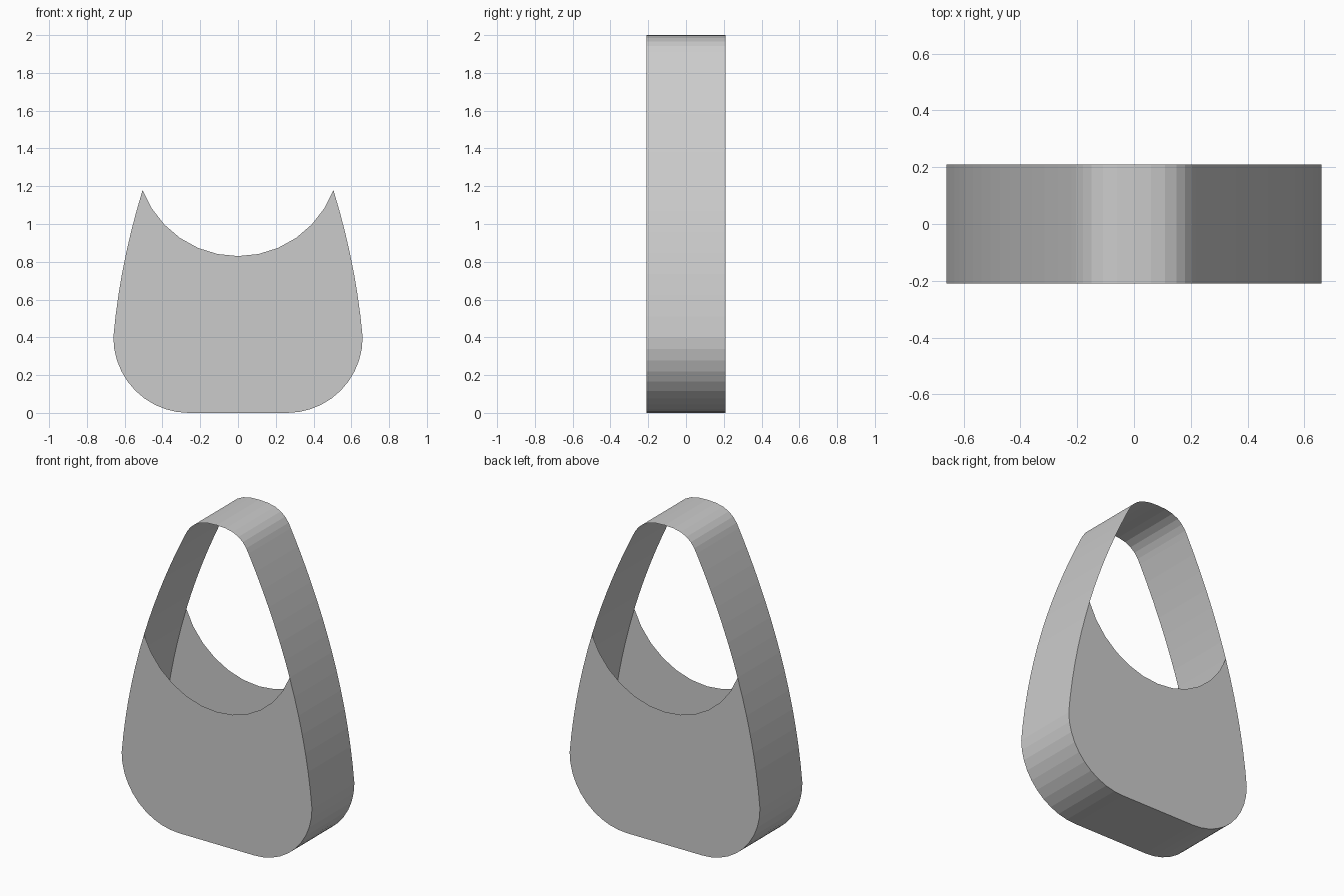
import bpy
from math import sin, cos, pi, asin, sqrt

if "Cube" in bpy.data.objects:
    bpy.data.objects.remove(bpy.data.objects["Cube"])

HALF_DEPTH = 0.21
RIM_X, RIM_Z = 0.505, 1.18


def side_x(z):
    # gently bowed side of the bag
    return 0.66 - 0.1987 * (z - 0.4) - 0.1408 * (z - 0.4) * (z - RIM_Z)


def mirrored(points):
    return [(-x, z) for x, z in reversed(points)]


def make_object(name, verts, faces):
    mesh = bpy.data.meshes.new(name)
    mesh.from_pydata(verts, [], faces)
    mesh.update()
    obj = bpy.data.objects.new(name, mesh)
    bpy.context.collection.objects.link(obj)
    return obj


# Right half of the outline, from the base up
corner = [(0.26 + 0.4 * sin(i * pi / 20), 0.4 - 0.4 * cos(i * pi / 20))
          for i in range(11)]
lower_side = [(side_x(z), z) for z in
              [0.4 + (RIM_Z - 0.4) * i / 7 for i in range(1, 8)]]
upper_side = [(side_x(z), z) for z in
              [RIM_Z + (1.88 - RIM_Z) * i / 7 for i in range(1, 8)]]
crown = [(0.204, 1.91), (0.18, 1.942), (0.15, 1.967),
         (0.11, 1.986), (0.06, 1.997)]

# Band: base, sides and handle as one thin closed strip
half = corner + lower_side + upper_side + crown
loop = half + [(0, 2.0)] + mirrored(half)
n = len(loop)
verts = [(x, y, z) for y in (-HALF_DEPTH, HALF_DEPTH) for x, z in loop]
make_object("handle_band", verts,
            [(i, (i + 1) % n, n + (i + 1) % n, n + i) for i in range(n)])

# Front and back panels with a scooped opening
drop = RIM_Z - 0.83
radius = (RIM_X ** 2 + drop ** 2) / (2 * drop)
span = asin(RIM_X / radius)
scoop = [(radius * sin(span * (1 - i / 6)),
          0.83 + radius * (1 - cos(span * (1 - i / 6)))) for i in range(1, 12)]
panel_half = corner + lower_side
panel = panel_half + scoop + mirrored(panel_half)
for name, y in (("front_panel", -HALF_DEPTH), ("back_panel", HALF_DEPTH)):
    order = list(range(len(panel)))
    if y > 0:
        order.reverse()
    make_object(name, [(x, y, z) for x, z in panel], [order])
